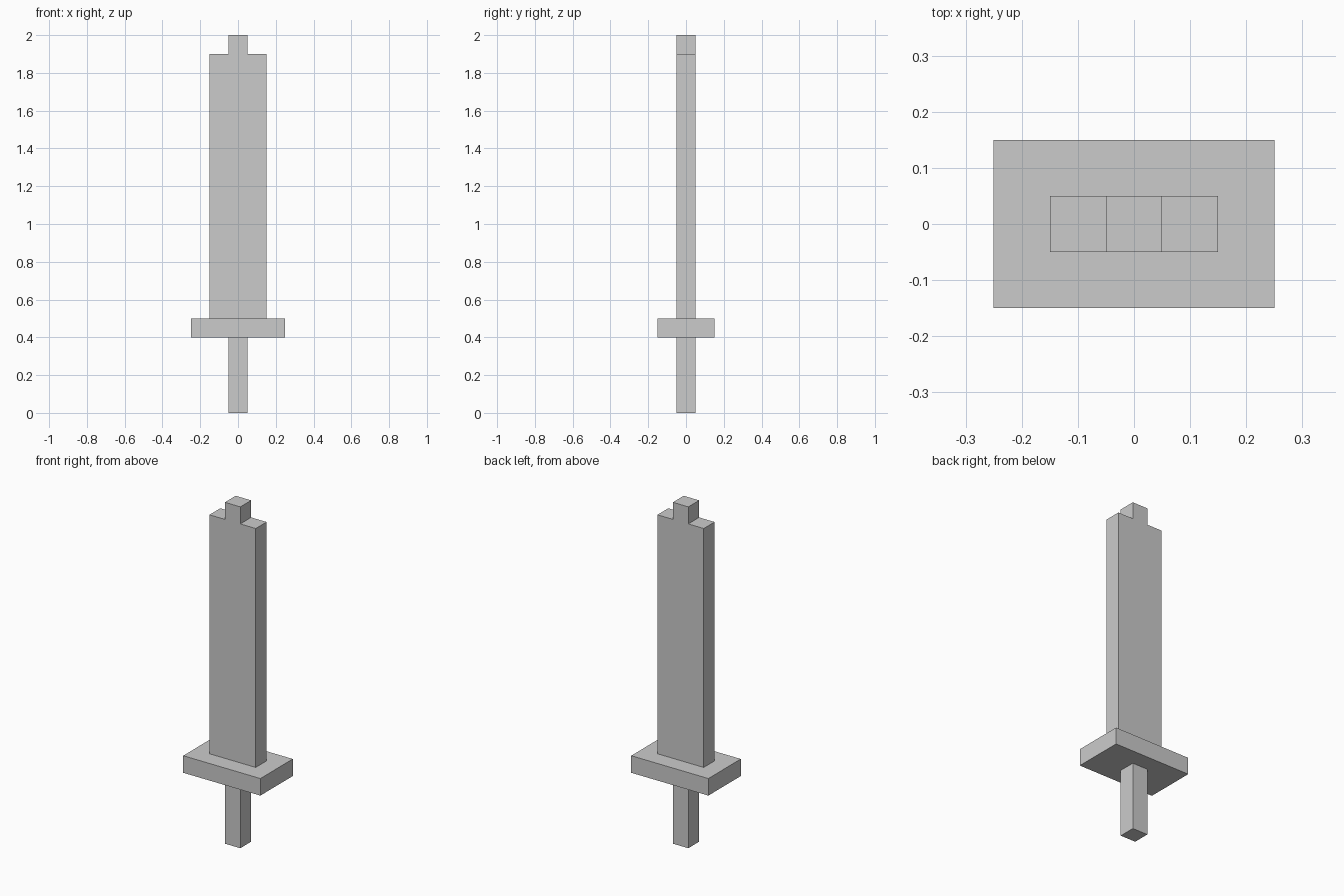
import bpy
import bmesh

if "Cube" in bpy.data.objects:
    bpy.data.objects.remove(bpy.data.objects["Cube"])


def extruded(name, outline, depth):
    """Extrude an x/z outline symmetrically along y."""
    bm = bmesh.new()
    face = bm.faces.new([bm.verts.new((x, -depth / 2, z)) for x, z in outline])
    result = bmesh.ops.extrude_face_region(bm, geom=[face])
    verts = [v for v in result["geom"] if isinstance(v, bmesh.types.BMVert)]
    bmesh.ops.translate(bm, verts=verts, vec=(0, depth, 0))
    bmesh.ops.recalc_face_normals(bm, faces=bm.faces)
    mesh = bpy.data.meshes.new(name)
    bm.to_mesh(mesh)
    bm.free()
    obj = bpy.data.objects.new(name, mesh)
    bpy.context.collection.objects.link(obj)
    return obj


def mirrored(half):
    """Complete a right-hand outline with its mirror image in x."""
    return half + [(-x, z) for x, z in reversed(half)]


# Grip
extruded("handle", mirrored([(0.05, 0.0), (0.05, 0.4)]), 0.1)

# Wide flat crossguard
extruded("guard", mirrored([(0.25, 0.4), (0.25, 0.5)]), 0.3)

# Blade with stepped tip
extruded("blade", mirrored([(0.15, 0.5), (0.15, 1.9), (0.05, 1.9), (0.05, 2.0)]), 0.1)
